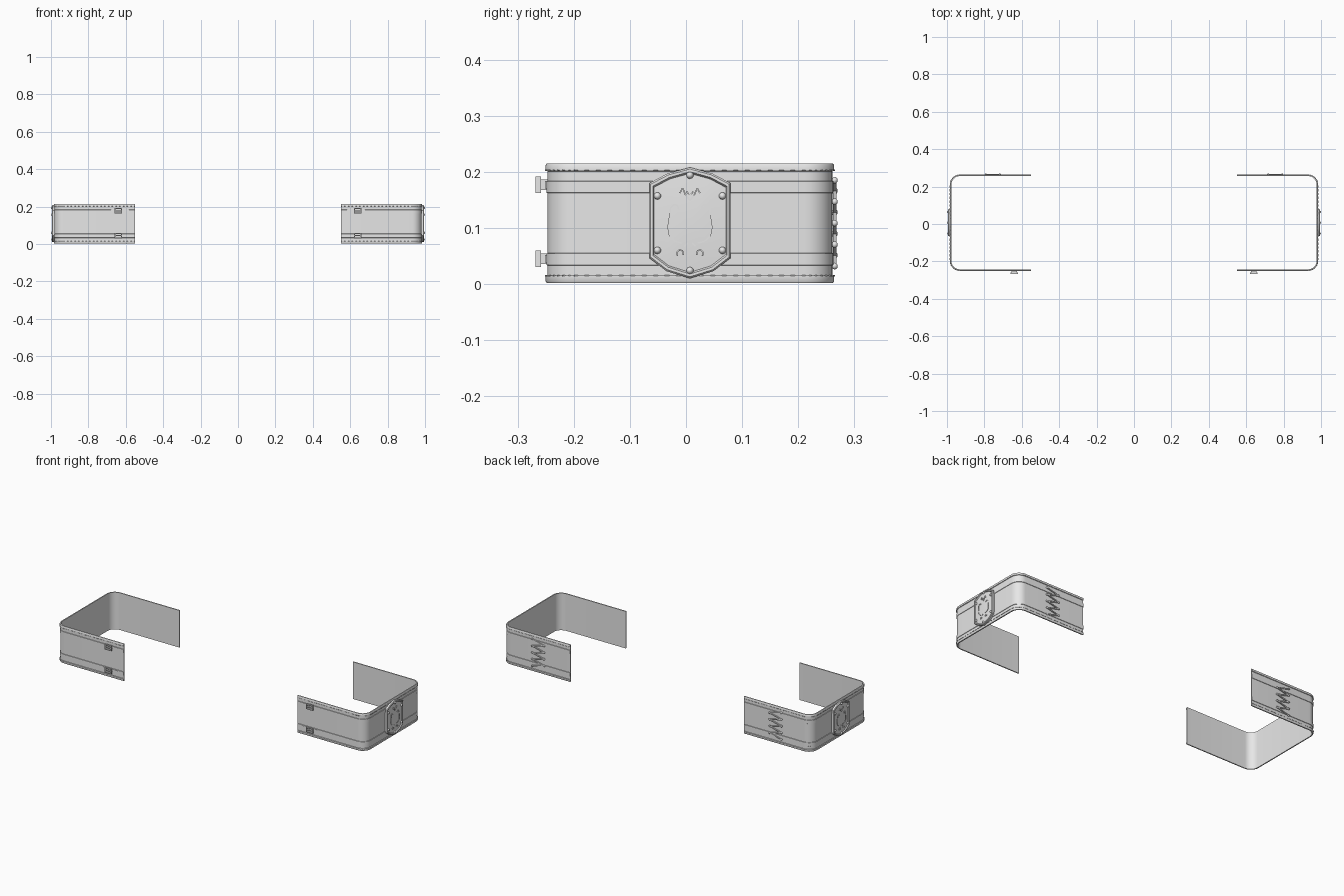
import bpy, bmesh, math
from mathutils import Vector, Matrix

if "Cube" in bpy.data.objects:
    bpy.data.objects.remove(bpy.data.objects["Cube"])

grey = bpy.data.materials.new("plain grey")
grey.diffuse_color = (0.8, 0.8, 0.8, 1)
grey.use_nodes = True
grey.node_tree.nodes["Principled BSDF"].inputs["Base Color"].default_value = grey.diffuse_color

X1, YB, YF, END, R = 0.981, 0.261, -0.247, 0.552, 0.05


def finish(bm, name, smooth=False):
    """Turn a bmesh into an object mirrored to the other side."""
    bmesh.ops.recalc_face_normals(bm, faces=bm.faces)
    me = bpy.data.meshes.new(name)
    bm.to_mesh(me)
    bm.free()
    me.materials.append(grey)
    ob = bpy.data.objects.new(name, me)
    bpy.context.collection.objects.link(ob)
    if smooth:
        bpy.ops.object.select_all(action='DESELECT')
        ob.select_set(True)
        bpy.context.view_layer.objects.active = ob
        bpy.ops.object.shade_smooth_by_angle(angle=math.radians(35))
    mod = ob.modifiers.new("other side", 'MIRROR')
    mod.use_mirror_merge = False
    return ob


def bar(bm, p, q, n, w, h):
    """Box from p to q, w wide, h thick along the normal n."""
    p, q, n = Vector(p), Vector(q), Vector(n).normalized()
    d = q - p
    length = d.length
    d.normalize()
    s = n.cross(d)
    m = Matrix((d * length, s * w, n * h)).transposed().to_4x4()
    m.translation = (p + q) / 2
    bmesh.ops.create_cube(bm, size=1, matrix=m)


def dome(bm, c, n, r, flat=0.6):
    """Round stud flattened along the normal n."""
    m = Matrix.Translation(c) @ Vector(n).to_track_quat('Z', 'Y').to_matrix().to_4x4()
    m = m @ Matrix.Diagonal((r, r, r * flat, 1))
    bmesh.ops.create_uvsphere(bm, u_segments=10, v_segments=6, radius=1, matrix=m)


# Path around the side with outward normals
path = [(Vector((END, YB)), Vector((0, 1)))]
for cy, a0 in ((YB - R, 90), (YF + R, 0)):
    for i in range(9):
        a = math.radians(a0 - i * 90 / 8)
        n = Vector((math.cos(a), math.sin(a)))
        path.append((Vector((X1 - R, cy)) + n * R, n))
path.append((Vector((END, YF)), Vector((0, -1))))

# Band: plain inside, raised rims and strips outside (offset, height)
lower = [(-0.005, 0.002), (0.001, 0.002), (0.003, 0.005), (0.003, 0.014), (0, 0.016),
         (0, 0.033), (0.002, 0.034), (0.002, 0.054), (0, 0.055)]
section = lower + [(d, 0.217 - z) for d, z in reversed(lower)]
bm = bmesh.new()
rings = [[bm.verts.new((*(p + n * d), z)) for d, z in section] for p, n in path]
for a, b in zip(rings, rings[1:]):
    for i in range(len(section)):
        j = (i + 1) % len(section)
        bm.faces.new((a[i], a[j], b[j], b[i]))
bm.faces.new(rings[0])
bm.faces.new(rings[-1])
finish(bm, "band", True)

# Stitches along both rims
bm = bmesh.new()
for (p, n), (q, m) in zip(path, path[1:]):
    count = max(1, round((q - p).length / 0.02))
    for k in range(count):
        a = p.lerp(q, (k + 0.2) / count) + n.lerp(m, (k + 0.2) / count) * 0.003
        b = p.lerp(q, (k + 0.8) / count) + n.lerp(m, (k + 0.8) / count) * 0.003
        nn = ((n + m) / 2).to_3d()
        for z in (0.0145, 0.2025):
            bar(bm, (*a, z), (*b, z), nn, 0.0025, 0.003)
finish(bm, "rim_stitches")

# Zigzag lacing on the back with knots at the turns
bm = bmesh.new()
N = 8
pts = [Vector((0.717 if i % 2 else 0.792, YB + 0.004, 0.032 + i * 0.153 / N)) for i in range(N + 1)]
for a, b in zip(pts, pts[1:]):
    bar(bm, a, b, (0, 1, 0), 0.006, 0.006)
for p in pts:
    dome(bm, p, (0, 1, 0), 0.006, 0.9)
finish(bm, "back_lacing", True)

# Front buckles: frame, prong and strap
bm = bmesh.new()
cx, y = 0.64, YF - 0.016
for z in (0.045, 0.177):
    for s in (-1, 1):
        bar(bm, (cx - 0.02, y, z + s * 0.012), (cx + 0.02, y, z + s * 0.012), (0, -1, 0), 0.005, 0.010)
        bar(bm, (cx + s * 0.018, y, z - 0.014), (cx + s * 0.018, y, z + 0.014), (0, -1, 0), 0.005, 0.010)
    bar(bm, (cx - 0.018, y - 0.002, z), (cx + 0.018, y - 0.002, z), (0, -1, 0), 0.004, 0.006)
    bar(bm, (cx - 0.015, YF - 0.005, z), (cx + 0.015, YF - 0.005, z), (0, -1, 0), 0.018, 0.014)
finish(bm, "buckles")
bm = bmesh.new()
for z in (0.045, 0.177):
    bar(bm, (0.582, YF - 0.002, z), (0.68, YF - 0.002, z), (0, -1, 0), 0.014, 0.005)
finish(bm, "buckle_straps")

# Side shield plate: bevelled edge and slightly domed face
CY, CZ = 0.007, 0.109
half = [(0, 0.099), (0.040, 0.088), (0.072, 0.071), (0.072, -0.063), (0.042, -0.086), (0, -0.099)]
outline = half + [(-u, v) for u, v in reversed(half[1:-1])]


def on_plate(u, v, x):
    return Vector((x, CY + u, CZ + v))


bm = bmesh.new()
levels = [(1, X1), (1, 0.992), (0.97, 0.995), (0.92, 0.995), (0.89, 0.990), (0.5, 0.993)]
rings = [[bm.verts.new(on_plate(u * s, v * s, x)) for u, v in outline] for s, x in levels]
for a, b in zip(rings, rings[1:]):
    for i in range(len(outline)):
        j = (i + 1) % len(outline)
        bm.faces.new((a[i], a[j], b[j], b[i]))
bm.faces.new(rings[0])
tip = bm.verts.new(on_plate(0, 0, 0.9935))
for i in range(len(outline)):
    bm.faces.new((rings[-1][i], rings[-1][(i + 1) % len(outline)], tip))
finish(bm, "side_shield", True)

# Studs around the shield
bm = bmesh.new()
for u, v in ((0, 0.085), (0, -0.085), (0.058, 0.048), (-0.058, 0.048), (0.058, -0.049), (-0.058, -0.049)):
    dome(bm, on_plate(u, v, 0.993), (1, 0, 0), 0.0065, 1.05)
finish(bm, "shield_studs", True)

# Raised ornament: hooked scrolls, a small crown and curls below
bm = bmesh.new()
strokes = [
    [(0.020, 0.024), (0.022, 0.031), (0.029, 0.033), (0.035, 0.026), (0.036, 0.012),
     (0.039, -0.008), (0.036, -0.024), (0.026, -0.033), (0.014, -0.036)],
    [(0, 0.040), (0.008, 0.050), (0.013, 0.062), (0.018, 0.053)],
    [(0, 0.048), (0.006, 0.056)],
    [(0.012, -0.057), (0.013, -0.050), (0.019, -0.048), (0.024, -0.053), (0.022, -0.059)],
    [(0.004, -0.036), (0.010, -0.042)],
]
for stroke in strokes:
    for s in (-1, 1):
        for a, b in zip(stroke, stroke[1:]):
            bar(bm, on_plate(s * a[0], a[1], 0.993), on_plate(s * b[0], b[1], 0.993), (1, 0, 0), 0.0025, 0.005)
finish(bm, "shield_ornament")
